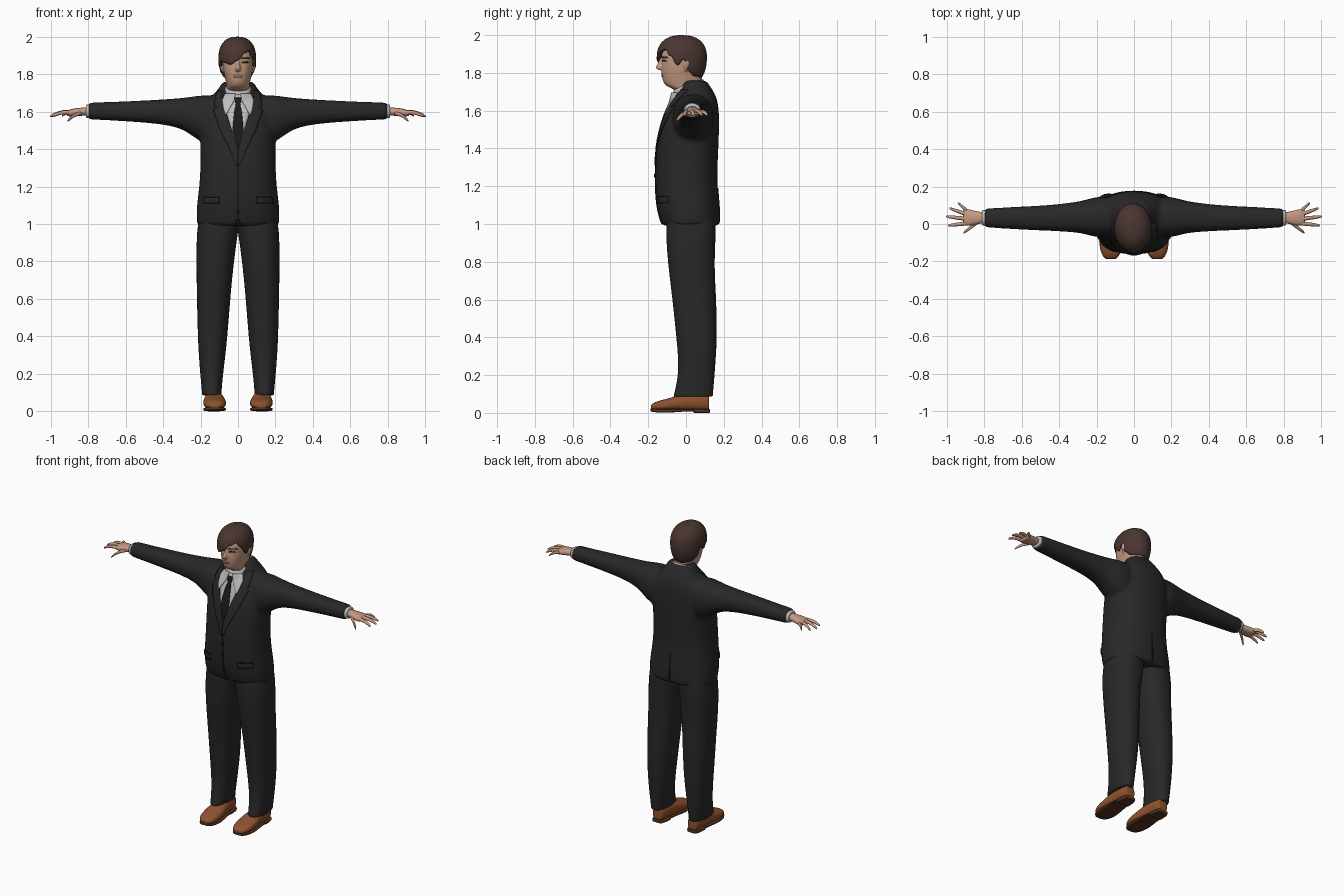
import bpy, bmesh
from math import sin, cos, pi, ceil, radians, copysign
from mathutils import Vector
from mathutils.bvhtree import BVHTree

if "Cube" in bpy.data.objects:
    bpy.data.objects.remove(bpy.data.objects["Cube"])


def material(name, r, g, b):
    m = bpy.data.materials.new(name)
    m.use_nodes = True
    m.diffuse_color = (r, g, b, 1)
    m.node_tree.nodes["Principled BSDF"].inputs["Base Color"].default_value = (r, g, b, 1)
    return m


SUIT = material("charcoal suit", .021, .021, .021)
BLACK = material("black trim", .010, .010, .011)
SHIRT = material("pale grey shirt", .50, .50, .49)
SKIN = material("skin", .56, .32, .22)
LIP = material("lip", .38, .18, .13)
HAIR = material("brown hair", .068, .036, .030)
SHOE = material("tan leather", .27, .085, .028)
SOLE = material("dark sole", .09, .032, .014)


def mix(a, b, t):
    return [p + (q - p) * t for p, q in zip(a, b)]


def loft(bm, axis, rows, side=1, power=2.3, n=24):
    """Closed skin through rounded sections: (position, low u, high u, low v, high v)."""
    rows = [rows[0], mix(rows[0], rows[1], .08), *rows[1:-1],
            mix(rows[-1], rows[-2], .08), rows[-1]]
    rings = []
    for t, u0, u1, v0, v1 in rows:
        ring = []
        for i in range(n):
            c, s = cos(2 * pi * i / n), sin(2 * pi * i / n)
            u = (u0 + u1) / 2 + (u1 - u0) / 2 * copysign(abs(c) ** (2 / power), c)
            v = (v0 + v1) / 2 + (v1 - v0) / 2 * copysign(abs(s) ** (2 / power), s)
            x, y, z = {"x": (t, u, v), "y": (u, t, v), "z": (u, v, t)}[axis]
            ring.append(bm.verts.new((x * side, y, z)))
        rings.append(ring)
    for a, b in zip(rings, rings[1:]):
        for i in range(n):
            j = (i + 1) % n
            bm.faces.new((a[i], a[j], b[j], b[i]))
    bm.faces.new(rings[0])
    bm.faces.new(rings[-1])


def finish(name, bm, mat, subdivide=1, voxel=0, thickness=0):
    bmesh.ops.recalc_face_normals(bm, faces=bm.faces)
    mesh = bpy.data.meshes.new(name)
    bm.to_mesh(mesh)
    bm.free()
    mesh.materials.append(mat)
    mesh.shade_smooth()
    ob = bpy.data.objects.new(name, mesh)
    bpy.context.collection.objects.link(ob)
    if thickness:
        m = ob.modifiers.new("thickness", "SOLIDIFY")
        m.thickness, m.offset = thickness, 0
    if subdivide:
        m = ob.modifiers.new("subdivide", "SUBSURF")
        m.levels = m.render_levels = subdivide
    if voxel:
        m = ob.modifiers.new("fuse", "REMESH")
        m.mode, m.voxel_size, m.use_smooth_shade = "VOXEL", voxel, True
        m = ob.modifiers.new("soften", "SMOOTH")
        m.factor, m.iterations = .5, 4
    return ob


def surface(*obs):
    bpy.context.view_layer.update()
    deps = bpy.context.evaluated_depsgraph_get()
    return [BVHTree.FromObject(o, deps) for o in obs]


def panel(name, trees, rows, mat, lift, side=1, facing=-1, columns=6):
    """Thin plate laid on a surface; rows are (height, left x, right x)."""
    steps = []
    for a, b in zip(rows, rows[1:]):
        k = ceil(abs(a[0] - b[0]) / .015)
        steps += [mix(a, b, i / k) for i in range(k)]
    steps.append(rows[-1])
    bm, grid, y = bmesh.new(), [], 0
    for z, x0, x1 in steps:
        line = []
        for i in range(columns + 1):
            x = side * (x0 + (x1 - x0) * i / columns)
            hits = [t.ray_cast(Vector((x, facing, z)), Vector((0, -facing, 0)))[0] for t in trees]
            ys = [h.y * facing for h in hits if h]
            y = max(ys) * facing if ys else y
            line.append(bm.verts.new((x, y + lift * facing, z)))
        grid.append(line)
    for a, b in zip(grid, grid[1:]):
        for i in range(columns):
            bm.faces.new((a[i], a[i + 1], b[i + 1], b[i]))
    return finish(name, bm, mat, 0, thickness=.006)


# Jacket: torso and sleeves fused into one cloth surface
bm = bmesh.new()
torso = [(.99, .218, -.125, .175), (1.03, .223, -.14, .18), (1.1, .221, -.157, .176),
         (1.2, .207, -.163, .166), (1.3, .201, -.163, .167), (1.4, .2, -.156, .172),
         (1.5, .205, -.138, .176), (1.6, .198, -.105, .176), (1.66, .165, -.075, .166),
         (1.7, .122, -.045, .148), (1.735, .095, -.03, .125), (1.76, .083, -.02, .105)]
loft(bm, "z", [(z, -w, w, f, b) for z, w, f, b in torso], n=32)
sleeve = [(.08, -.05, .13, 1.46, 1.68), (.16, -.075, .15, 1.42, 1.69), (.22, -.068, .142, 1.45, 1.685),
          (.28, -.048, .122, 1.5, 1.675), (.36, -.042, .112, 1.525, 1.668), (.46, -.036, .1, 1.538, 1.662),
          (.6, -.031, .094, 1.548, 1.655), (.7, -.024, .088, 1.554, 1.651), (.8, -.018, .083, 1.558, 1.648)]
for s in (1, -1):
    loft(bm, "x", sleeve, s)
jacket = finish("jacket", bm, SUIT, voxel=.011)

# Trousers
bm = bmesh.new()
leg = [(.085, .088, .192, -.068, .142), (.12, .087, .194, -.058, .145), (.2, .079, .202, -.042, .152),
       (.3, .067, .21, -.042, .159), (.4, .056, .215, -.052, .165), (.6, .041, .22, -.072, .162),
       (.8, .022, .223, -.098, .148), (.95, 0, .223, -.108, .162), (1.1, -.02, .2, -.1, .15)]
for s in (1, -1):
    loft(bm, "z", leg, s)
finish("trousers", bm, SUIT)

# Shoes with soles and heels
upper = [(-.186, .1, .146, .018, .04), (-.17, .076, .17, .012, .056), (-.13, .065, .184, .01, .068),
         (-.08, .062, .187, .01, .08), (-.03, .07, .183, .01, .1), (.03, .08, .176, .01, .112),
         (.09, .085, .173, .01, .112), (.122, .097, .163, .012, .1)]
sole = [(-.188, .1, .148, .008, .024), (-.165, .07, .176, .002, .022), (-.09, .06, .189, 0, .02),
        (-.01, .075, .18, .008, .02), (.045, .078, .177, .008, .02)]
heel = [(.04, .079, .177, 0, .022), (.1, .082, .175, 0, .022), (.127, .097, .163, 0, .022)]
for s, label in ((1, "left"), (-1, "right")):
    bm = bmesh.new()
    loft(bm, "y", upper, s)
    finish(label + "_shoe", bm, SHOE)
    bm = bmesh.new()
    loft(bm, "y", sole, s, power=5)
    loft(bm, "y", heel, s, power=5)
    finish(label + "_sole", bm, SOLE)

# Shirt cuffs and hands
palm = [(.78, .005, .062, 1.575, 1.627), (.82, .002, .064, 1.58, 1.622), (.86, -.008, .074, 1.574, 1.62),
        (.895, -.012, .082, 1.572, 1.613), (.912, -.006, .078, 1.578, 1.606)]
fingers = [((.89, .07, 1.592), (.94, .112, 1.576)), ((.89, .05, 1.597), (.985, .084, 1.575)),
           ((.89, .027, 1.598), (1.003, .04, 1.574)), ((.89, .004, 1.595), (.992, -.008, 1.574)),
           ((.835, .01, 1.592), (.91, -.047, 1.549))]
for s, label in ((1, "left"), (-1, "right")):
    bm = bmesh.new()
    loft(bm, "x", [(.77, -.01, .076, 1.565, 1.64), (.812, -.009, .075, 1.566, 1.638)], s)
    finish(label + "_cuff", bm, SHIRT)
    bm = bmesh.new()
    loft(bm, "x", palm, s, n=16)
    for base, tip in fingers:
        rows = []
        for t, r in ((0, .012), (.45, .0112), (.8, .009), (.95, .007), (1, .003)):
            x, y, z = mix(base, tip, t)
            z += .012 * sin(pi * t)
            rows.append((x, y - r, y + r, z - r, z + r))
        loft(bm, "x", rows, s, power=2, n=10)
    finish(label + "_hand", bm, SKIN)

# Head, neck, nose and ears fused
bm = bmesh.new()
skull = [(1.63, .06, -.04, .08), (1.7, .062, -.045, .085), (1.718, .062, -.075, .086), (1.733, .06, -.113, .086),
         (1.76, .065, -.125, .086), (1.79, .073, -.13, .087), (1.83, .081, -.132, .09), (1.865, .084, -.127, .094),
         (1.89, .086, -.134, .096), (1.93, .077, -.122, .085), (1.965, .05, -.08, .05)]
loft(bm, "z", [(z, -w, w, f, b) for z, w, f, b in skull], power=2.2)
nose = [(1.885, .007, -.136), (1.85, .011, -.15), (1.828, .017, -.168), (1.815, .014, -.15)]
loft(bm, "z", [(z, -w, w, f, -.09) for z, w, f in nose], n=12)
for s in (1, -1):
    loft(bm, "z", [(1.81, .07, .084, -.008, .006), (1.825, .075, .093, -.012, .014),
                   (1.855, .075, .1, -.014, .022), (1.872, .075, .092, -.006, .014)], s, n=12)
head = finish("head", bm, SKIN, voxel=.0055)

# Hair: dome whose lower edge follows a swept hairline (angle from front, height)
line = [(-180, 1.772), (-125, 1.785), (-108, 1.81), (-95, 1.872), (-80, 1.84), (-65, 1.868), (-45, 1.862),
        (-22, 1.852), (0, 1.872), (25, 1.912), (45, 1.925), (62, 1.89), (80, 1.84), (95, 1.872),
        (108, 1.81), (125, 1.785), (180, 1.772)]


def hairline(a):
    for (a0, z0), (a1, z1) in zip(line, line[1:]):
        if a <= a1:
            return z0 + (z1 - z0) * (1 - cos(pi * (a - a0) / (a1 - a0))) / 2


bm, rings = bmesh.new(), []
for i in range(72):
    a, column = -180 + i * 5, []
    low, top, mid = hairline(a), 1.992, 1.88
    for j in range(15):
        z = low + (top - low) * sin(pi / 2 * j / 14)
        if z > mid:
            r = max(0, 1 - ((z - mid) / (top - mid)) ** 2.4) ** (1 / 2.4)
        else:
            r = (1 - ((mid - z) / .17) ** 2) ** .5
        column.append(bm.verts.new((-.004 + .093 * r * sin(radians(a)), -.022 - .125 * r * cos(radians(a)), z)))
    rings.append(column)
for a, b in zip(rings, rings[1:] + rings[:1]):
    for j in range(14):
        bm.faces.new((a[j], b[j], b[j + 1], a[j + 1]))
bmesh.ops.remove_doubles(bm, verts=bm.verts, dist=.0005)
finish("hair", bm, HAIR, 0, thickness=.016)

# Shirt collar band, tilted up towards the nape
bm = bmesh.new()
loft(bm, "z", [(1.65, -.086, .086, -.088, .105), (1.7, -.078, .078, -.075, .1), (1.738, -.072, .072, -.062, .094)])
for v in bm.verts:
    v.co.z += .32 * v.co.y
band = finish("collar_band", bm, SHIRT)

# Shirt front, tie, buttons and seams laid on the chest
chest = surface(jacket, band)
panel("shirt_front", chest, [(1.69, -.05, .05), (1.65, -.078, .078), (1.6, -.064, .064), (1.5, -.033, .033),
                             (1.405, -.003, .003)], SHIRT, .002)
panel("tie", chest, [(1.675, -.019, .019), (1.635, -.012, .012), (1.6, -.02, .02), (1.5, -.03, .03),
                     (1.405, -.003, .003)], BLACK, .006)
panel("front_seam", chest, [(1.4, -.002, .002), (1.1, -.003, .003), (1.03, -.006, .006),
                            (1.0, -.014, .014)], BLACK, .001, columns=2)
panel("button", chest, [(1.266, -.004, .004), (1.26, -.009, .009), (1.251, -.009, .009),
                        (1.245, -.004, .004)], BLACK, .004)
panel("back_vent", chest, [(1.19, -.002, .002), (1.0, -.004, .004)], BLACK, .001, facing=1, columns=2)

# Collar points, lapels and pocket flaps on both sides
for s, label in ((1, "left"), (-1, "right")):
    panel(label + "_collar_point", chest, [(1.695, .014, .07), (1.66, .02, .084), (1.62, .042, .078),
                                           (1.585, .062, .068)], SHIRT, .008, s)
    panel(label + "_lapel", chest, [(1.71, .083, .11), (1.67, .084, .122), (1.63, .076, .126), (1.62, .074, .108),
                                    (1.608, .07, .132), (1.5, .033, .095), (1.4, .001, .045),
                                    (1.31, .001, .008)], SUIT, .005, s)
    panel(label + "_pocket_seam", chest, [(1.148, .1, .18), (1.142, .1, .18)], BLACK, .002, s)
    panel(label + "_pocket_flap", chest, [(1.142, .1, .18), (1.11, .1, .185)], SUIT, .004, s)

# Brows, eyes and mouth
face = surface(head)
for s, label in ((1, "left"), (-1, "right")):
    panel(label + "_brow", face, [(1.888, .02, .058), (1.88, .016, .064)], HAIR, .0, s)
    panel(label + "_eye", face, [(1.868, .024, .05), (1.86, .02, .056)], BLACK, -.001, s)
panel("mouth", face, [(1.796, -.016, .016), (1.788, -.025, .025), (1.779, -.014, .014)], LIP, -.001)
